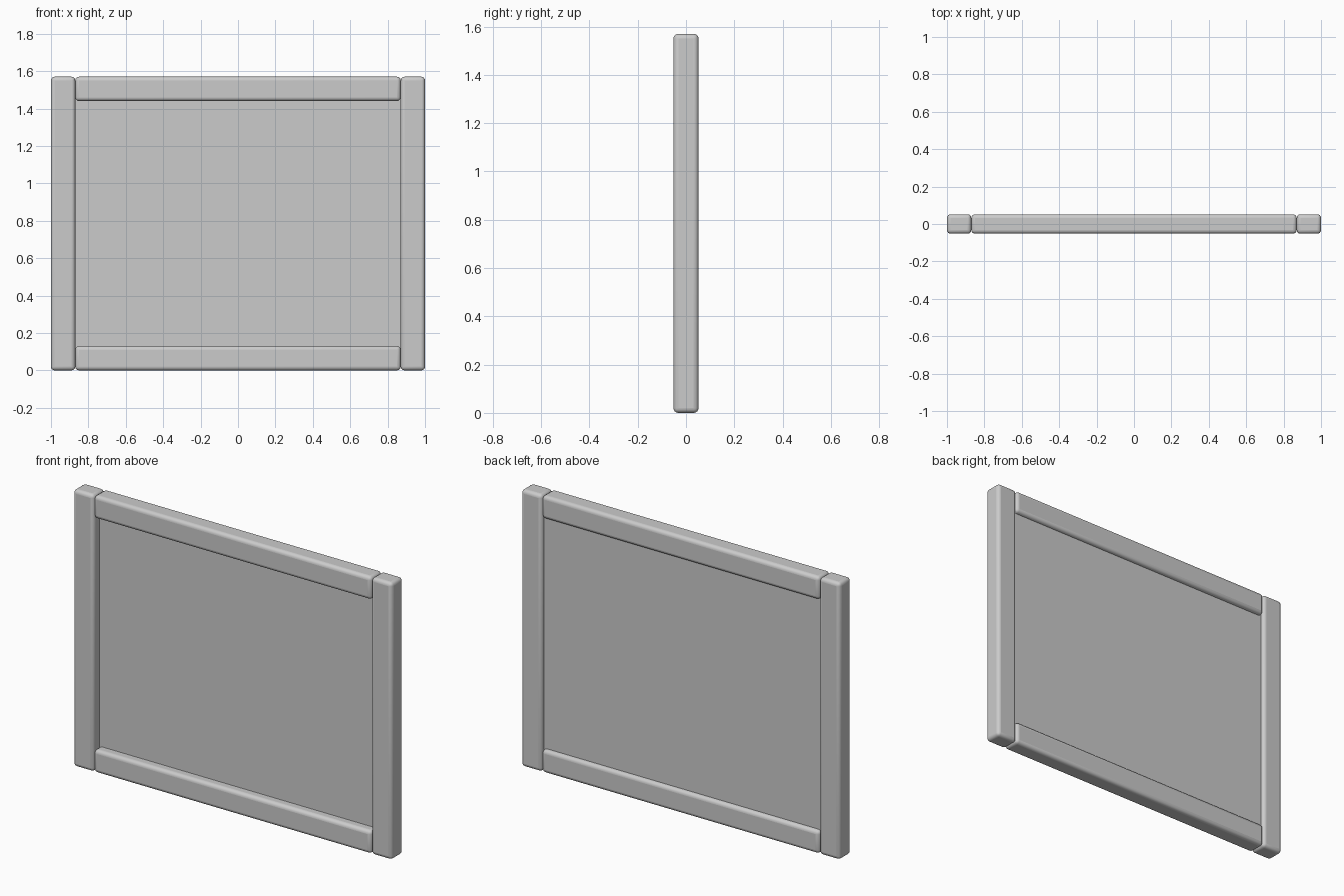
import bpy

if "Cube" in bpy.data.objects:
    bpy.data.objects.remove(bpy.data.objects["Cube"])

grey = bpy.data.materials.new("plain grey")
grey.diffuse_color = (0.6, 0.6, 0.6, 1)
grey.use_nodes = True
grey.node_tree.nodes["Principled BSDF"].inputs["Base Color"].default_value = grey.diffuse_color


def box(name, lo, hi, bevel=0.0):
    bpy.ops.mesh.primitive_cube_add(size=1, location=[(a + b) / 2 for a, b in zip(lo, hi)])
    ob = bpy.context.object
    ob.name = name
    ob.scale = [b - a for a, b in zip(lo, hi)]
    bpy.ops.object.transform_apply(location=False, rotation=False, scale=True)
    ob.data.materials.append(grey)
    if bevel:
        mod = ob.modifiers.new("rounded edges", 'BEVEL')
        mod.width = bevel
        mod.segments = 4
        bpy.ops.object.shade_smooth_by_angle(angle=0.6)
    return ob


H, W, D, B = 1.57, 0.13, 0.052, 0.02

# upright posts
box("left_post", (-1, -D, 0), (-1 + W, D, H), B)
box("right_post", (1 - W, -D, 0), (1, D, H), B)

# horizontal rails between the posts
box("bottom_rail", (-1 + W, -D, 0), (1 - W, D, W), B)
box("top_rail", (-1 + W, -D, H - W), (1 - W, D, H), B)

# thin panel set into the frame, nearer the back
box("panel", (-0.88, 0.0, 0.12), (0.88, 0.028, H - 0.12))
